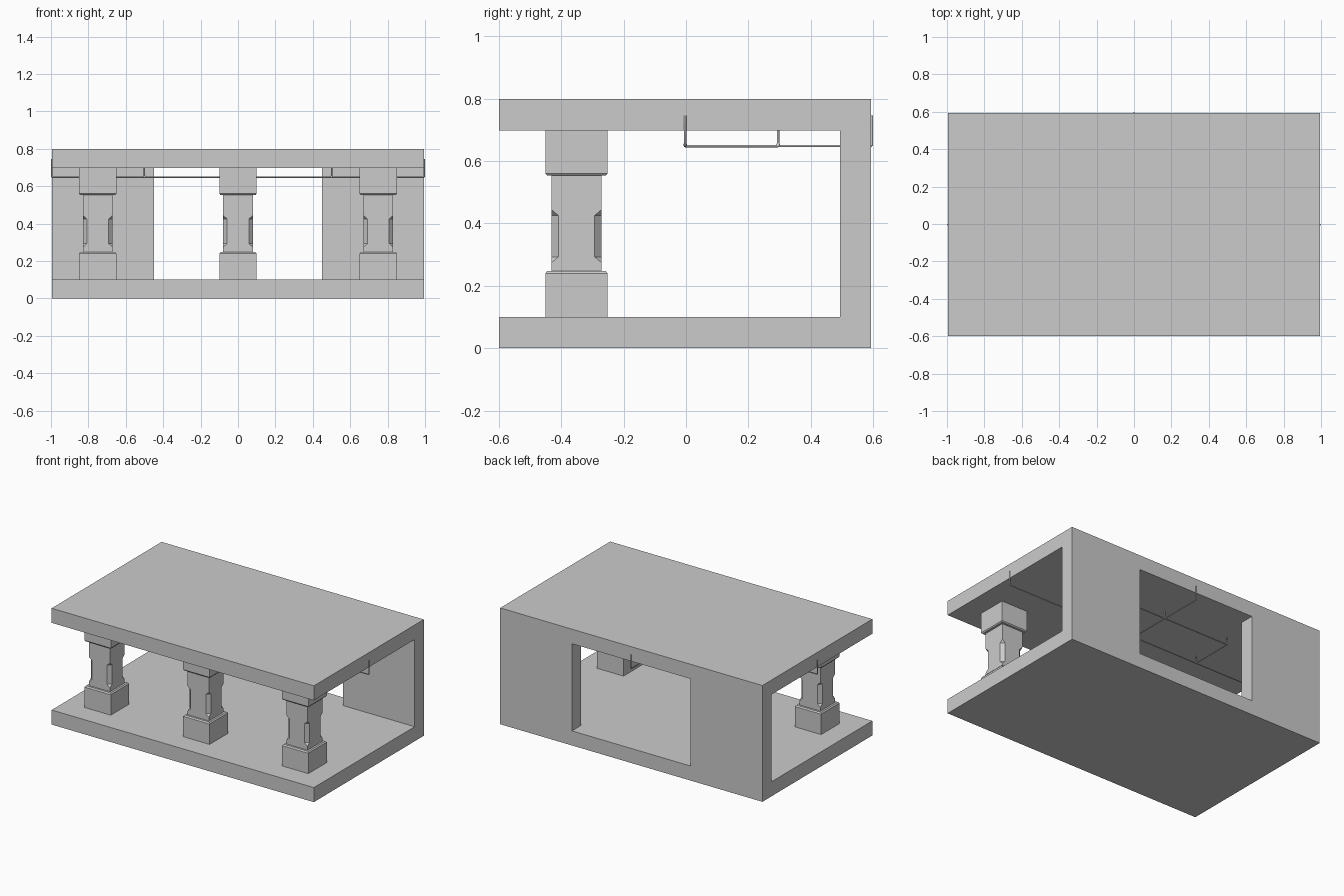
import bpy, bmesh

if "Cube" in bpy.data.objects:
    bpy.data.objects.remove(bpy.data.objects["Cube"])

CY = -0.003          # depth centre of the concrete body
FLOOR, CEIL, TOP = 0.1, 0.698, 0.798


def add_object(name, bm):
    bmesh.ops.remove_doubles(bm, verts=bm.verts, dist=1e-5)
    bmesh.ops.recalc_face_normals(bm, faces=bm.faces)
    mesh = bpy.data.meshes.new(name)
    bm.to_mesh(mesh)
    bm.free()
    ob = bpy.data.objects.new(name, mesh)
    bpy.context.collection.objects.link(ob)
    return ob


# Concrete shell: floor, roof and back wall with a doorway, as one closed body
def build_shell():
    cuts = ([-0.995, -0.45, 0.45, 0.995], [-0.599, 0.494, 0.593], [0, FLOOR, CEIL, TOP])

    def solid(c):
        if any(c[a] < 0 or c[a] >= len(cuts[a]) - 1 for a in range(3)):
            return False
        return c[2] != 1 or (c[1] == 1 and c[0] != 1)

    bm = bmesh.new()
    for cell in [(i, j, k) for i in range(3) for j in range(2) for k in range(3)]:
        if not solid(cell):
            continue
        for axis in range(3):
            for side in (0, 1):
                near = list(cell)
                near[axis] += 2 * side - 1
                if solid(near):
                    continue
                u, v = (axis + 1) % 3, (axis + 2) % 3
                verts = []
                for du, dv in ((0, 0), (1, 0), (1, 1), (0, 1)):
                    idx = list(cell)
                    idx[axis] += side
                    idx[u] += du
                    idx[v] += dv
                    verts.append(bm.verts.new([cuts[a][idx[a]] for a in range(3)]))
                bm.faces.new(verts)
    bmesh.ops.remove_doubles(bm, verts=bm.verts, dist=1e-5)
    bmesh.ops.recalc_face_normals(bm, faces=bm.faces)
    add_object("shell", bm)


# Square pillar from stacked rings: (height, half width, corner chamfer)
RINGS = [(FLOOR, .1, 0), (.24, .1, 0), (.248, .093, 0), (.248, .08, 0),
         (.274, .08, 0), (.293, .08, .022), (.425, .08, .022), (.444, .08, 0),
         (.553, .08, 0), (.553, .094, 0), (.56, .1, 0), (CEIL, .1, 0)]


def build_pillar(name, x, y):
    bm = bmesh.new()
    rings = []
    for z, h, c in RINGS:
        k = h - c
        pts = [(h, -k), (h, k), (k, h), (-k, h), (-h, k), (-h, -k), (-k, -h), (k, -h)]
        rings.append([bm.verts.new((px, py, z)) for px, py in pts])
    for a, b in zip(rings, rings[1:]):
        for i in range(8):
            j = (i + 1) % 8
            bm.faces.new((a[i], a[j], b[j], b[i]))
    bm.faces.new(rings[0])
    bm.faces.new(rings[-1])
    bmesh.ops.dissolve_degenerate(bm, edges=bm.edges, dist=1e-5)
    ob = add_object(name, bm)
    ob.location = (x, y, 0)


# Thin round pipe along a path
def pipe(name, pts, r=0.004):
    cu = bpy.data.curves.new(name, 'CURVE')
    cu.dimensions = '3D'
    cu.bevel_depth = r
    cu.bevel_resolution = 2
    cu.use_fill_caps = True
    sp = cu.splines.new('POLY')
    sp.points.add(len(pts) - 1)
    for p, co in zip(sp.points, pts):
        p.co = (*co, 1)
    ob = bpy.data.objects.new(name, cu)
    bpy.context.collection.objects.link(ob)


# Small flared collar under each hanger
def collar(name, x, y, z):
    bm = bmesh.new()
    bmesh.ops.create_cone(bm, cap_ends=True, segments=12, radius1=.008, radius2=.004, depth=.008)
    add_object(name, bm).location = (x, y, z)


build_shell()
for label, x in (("left", -.75), ("middle", 0), ("right", .75)):
    build_pillar("pillar_" + label, x, -0.351)

# Ceiling pipework
PZ, END, YB = 0.648, 0.745, 0.295
pipe("main_pipe", [(-.996, CY, END), (-.996, CY, PZ + .005), (-.991, CY, PZ),
                   (.991, CY, PZ), (.996, CY, PZ + .005), (.996, CY, END)])
pipe("rear_pipe", [(0, CY, PZ), (0, .591, PZ), (0, .596, PZ + .005), (0, .596, END)])
pipe("cross_pipe", [(-.5, YB, PZ), (.5, YB, PZ)])
for label, x in (("left", -.5), ("right", .5)):
    pipe("branch_pipe_" + label, [(x, CY, PZ), (x, YB, PZ)])

# Hangers up to the ceiling
for i, (x, y) in enumerate([(-.5, CY), (.5, CY), (-.5, YB), (0, YB), (.5, YB)]):
    pipe(f"hanger_{i + 1}", [(x, y, PZ), (x, y, CEIL + .002)])
    collar(f"hanger_collar_{i + 1}", x, y, PZ + .005)
